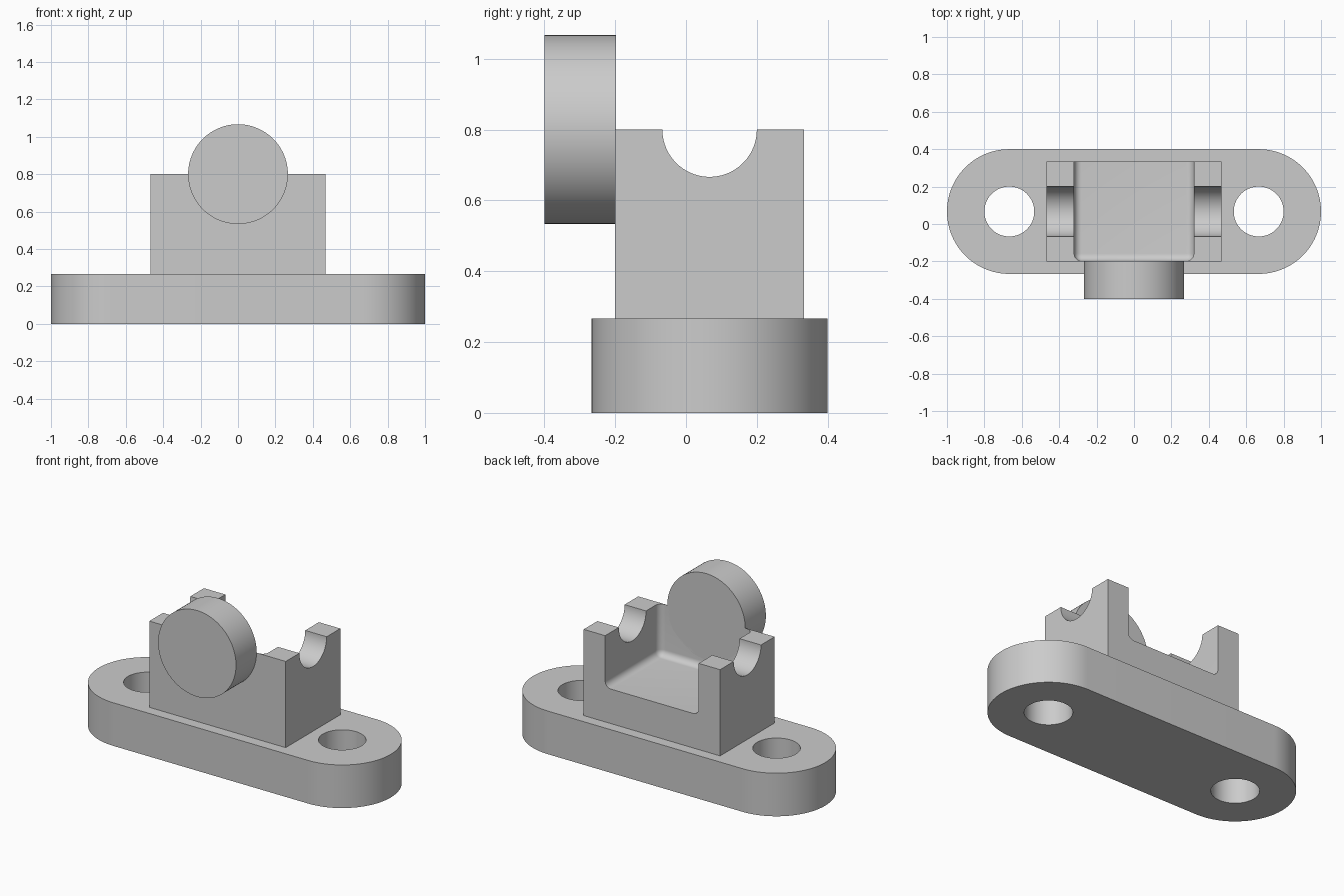
import bpy
import bmesh
import math
from mathutils import Matrix

if "Cube" in bpy.data.objects:
    bpy.data.objects.remove(bpy.data.objects["Cube"], do_unlink=True)

GREY = (0.6, 0.6, 0.6, 1)
metal = bpy.data.materials.new("grey metal")
metal.use_nodes = True
metal.diffuse_color = GREY
metal.node_tree.nodes["Principled BSDF"].inputs["Base Color"].default_value = GREY

MID_Y = 1 / 15      # shared centre line of base, holes and cradle
BASE_TOP = 4 / 15
BLOCK_TOP = 0.8
FRONT = -0.2
SKIN = 0.002        # very thin front wall of the pocket


def finish(name, bm):
    bmesh.ops.recalc_face_normals(bm, faces=bm.faces)
    mesh = bpy.data.meshes.new(name)
    bm.to_mesh(mesh)
    bm.free()
    mesh.materials.append(metal)
    obj = bpy.data.objects.new(name, mesh)
    bpy.context.collection.objects.link(obj)
    return obj


def box(name, low, high, bevel=0):
    bm = bmesh.new()
    bmesh.ops.create_cube(bm, size=1)
    for v in bm.verts:
        v.co = [l + (c + 0.5) * (h - l) for c, l, h in zip(v.co, low, high)]
    if bevel:
        bmesh.ops.bevel(bm, geom=bm.edges[:], offset=bevel, segments=8,
                        profile=0.5, affect='EDGES')
    return finish(name, bm)


def cylinder(name, radius, depth, centre, axis='Z'):
    turn = {'X': Matrix.Rotation(math.pi / 2, 4, 'Y'),
            'Y': Matrix.Rotation(math.pi / 2, 4, 'X'),
            'Z': Matrix.Identity(4)}[axis]
    bm = bmesh.new()
    bmesh.ops.create_cone(bm, cap_ends=True, segments=96, radius1=radius,
                          radius2=radius, depth=depth,
                          matrix=Matrix.Translation(centre) @ turn)
    return finish(name, bm)


def select(obj):
    bpy.ops.object.select_all(action='DESELECT')
    obj.select_set(True)
    bpy.context.view_layer.objects.active = obj


def cut(obj, cutter):
    cutter.hide_render = True
    mod = obj.modifiers.new("cut", 'BOOLEAN')
    mod.operation = 'DIFFERENCE'
    mod.solver = 'EXACT'
    mod.object = cutter
    select(obj)
    bpy.ops.object.modifier_apply(modifier=mod.name)
    bpy.data.objects.remove(cutter, do_unlink=True)


# Base plate: slot outline extruded upwards
bm = bmesh.new()
outline = []
STEPS = 48
for side in (1, -1):
    for i in range(STEPS + 1):
        a = math.pi * i / STEPS - side * math.pi / 2
        outline.append(bm.verts.new((side * 2 / 3 + math.cos(a) / 3,
                                     MID_Y + math.sin(a) / 3, 0)))
face = bm.faces.new(outline)
new = bmesh.ops.extrude_face_region(bm, geom=[face])["geom"]
bmesh.ops.translate(bm, vec=(0, 0, BASE_TOP),
                    verts=[g for g in new if isinstance(g, bmesh.types.BMVert)])
base = finish("base_plate", bm)

# Bolt holes
for side in (-1, 1):
    cut(base, cylinder("hole_cutter", 2 / 15, 1, (side * 2 / 3, MID_Y, 0.1)))

# Cradle block with a filleted pocket open to the back and top
block = box("cradle_block", (-7 / 15, FRONT, BASE_TOP), (7 / 15, 1 / 3, BLOCK_TOP))
cut(block, box("pocket_cutter", (-0.32, FRONT + SKIN, 0.48), (0.32, 0.6, 1.2), 0.04))

# Half-round seats across both side walls
cut(block, cylinder("seat_cutter", 2 / 15, 2, (0, MID_Y, BLOCK_TOP), 'X'))

# Round boss on the front
boss = cylinder("front_boss", 4 / 15, 0.2 + SKIN,
                (0, -0.3 + SKIN / 2, BLOCK_TOP), 'Y')

for obj in (base, block, boss):
    select(obj)
    bpy.ops.object.shade_smooth_by_angle(angle=math.radians(30))
